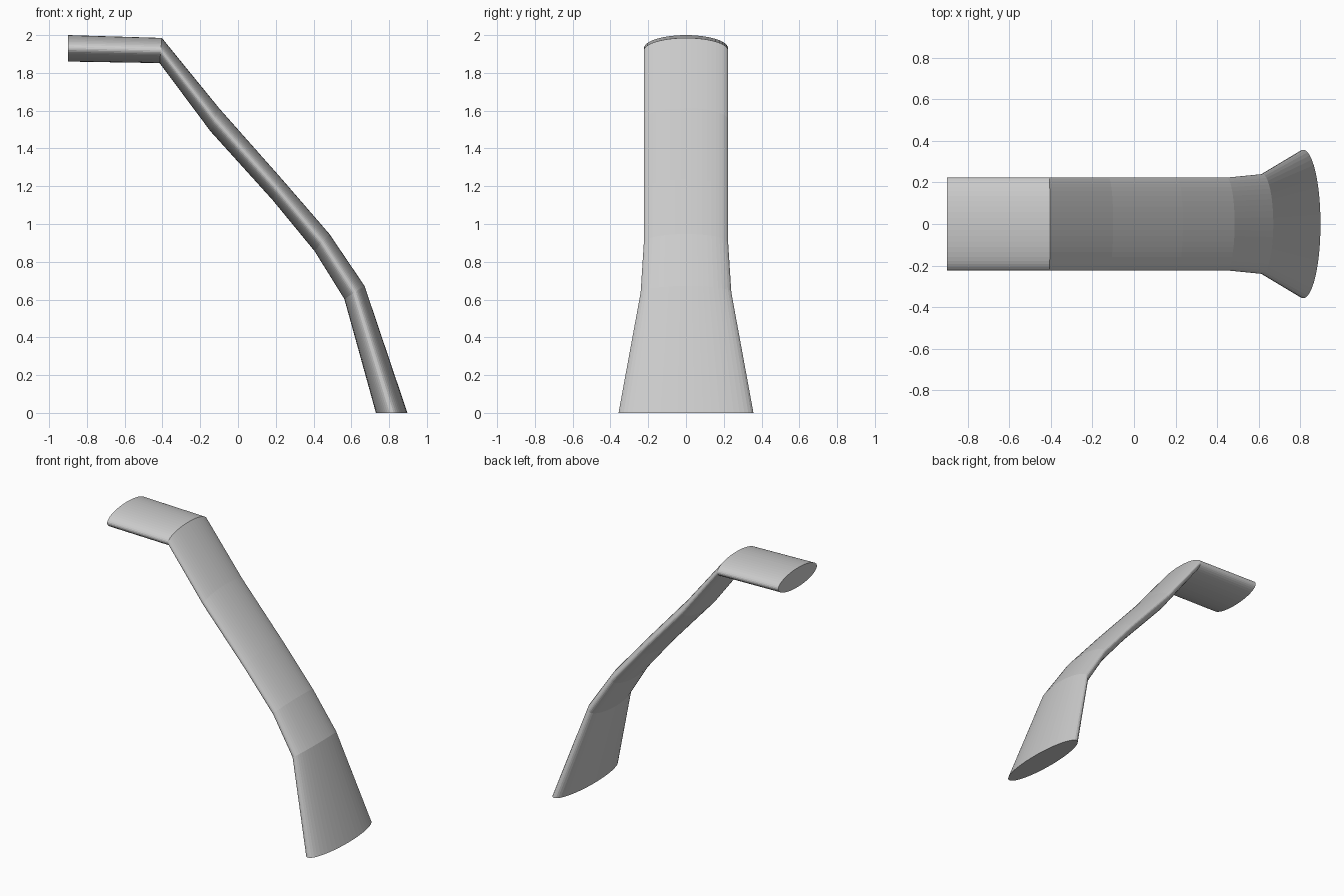
import bpy, bmesh
from math import sin, cos, tau

if "Cube" in bpy.data.objects:
    bpy.data.objects.remove(bpy.data.objects["Cube"])

SEGMENTS = 48

# Each section: outer edge (x, z), inner edge (x, z), half width in y
sections = [
    ((-0.90, 2.00), (-0.90, 1.86), 0.223),
    ((-0.403, 1.985), (-0.415, 1.852), 0.223),
    ((-0.10, 1.613), (-0.145, 1.49), 0.223),
    ((0.235, 1.235), (0.183, 1.127), 0.223),
    ((0.484, 0.947), (0.405, 0.857), 0.223),
    ((0.67, 0.672), (0.563, 0.603), 0.24),
    ((0.897, 0.0), (0.73, 0.0), 0.357),
]


def ring(bm, outer, inner, half_width):
    """Elliptical cross-section spanning the outer and inner edges."""
    verts = []
    for i in range(SEGMENTS):
        a = tau * i / SEGMENTS
        t = 0.5 + 0.5 * sin(a)
        x = inner[0] + (outer[0] - inner[0]) * t
        z = inner[1] + (outer[1] - inner[1]) * t
        verts.append(bm.verts.new((x, half_width * cos(a), z)))
    return verts


# Bent, flared tube lofted through the sections
bm = bmesh.new()
rings = [ring(bm, *s) for s in sections]
for a, b in zip(rings, rings[1:]):
    for i in range(SEGMENTS):
        j = (i + 1) % SEGMENTS
        bm.faces.new((a[i], a[j], b[j], b[i]))

# End caps
bm.faces.new(rings[0])
bm.faces.new(rings[-1])
bmesh.ops.recalc_face_normals(bm, faces=bm.faces)

mesh = bpy.data.meshes.new("curved_arm")
bm.to_mesh(mesh)
bm.free()
arm = bpy.data.objects.new("curved_arm", mesh)
bpy.context.collection.objects.link(arm)
